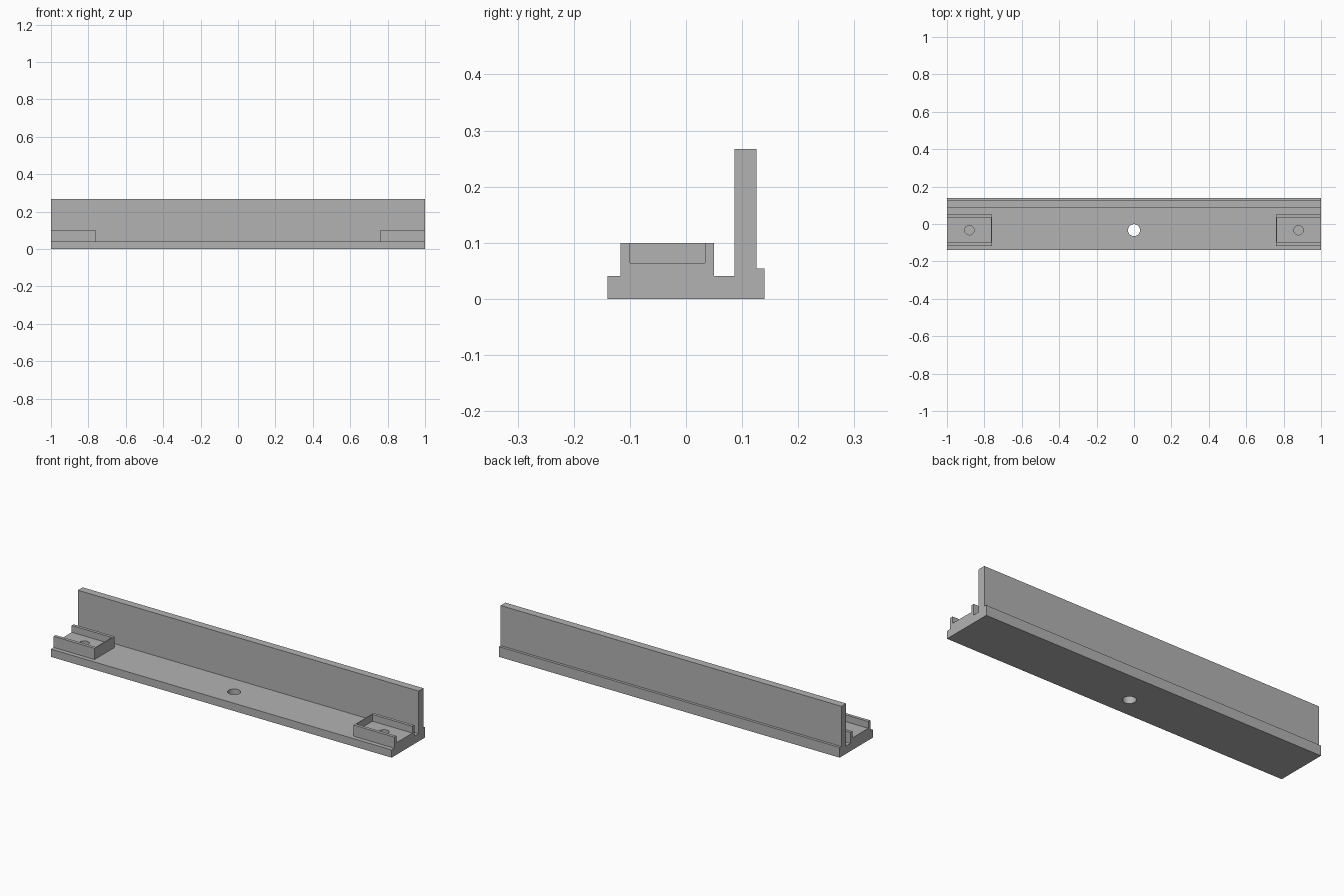
import bpy
import bmesh
from mathutils import Matrix

old = bpy.data.objects.get("Cube")
if old:
    bpy.data.objects.remove(old, do_unlink=True)

# Single plain grey material
grey = bpy.data.materials.new("plain grey")
grey.use_nodes = True
colour = (0.45, 0.45, 0.45, 1)
grey.diffuse_color = colour
grey.node_tree.nodes["Principled BSDF"].inputs["Base Color"].default_value = colour


def finish(name, bm):
    bmesh.ops.recalc_face_normals(bm, faces=bm.faces)
    mesh = bpy.data.meshes.new(name)
    bm.to_mesh(mesh)
    bm.free()
    mesh.materials.append(grey)
    obj = bpy.data.objects.new(name, mesh)
    bpy.context.collection.objects.link(obj)
    return obj


def extrude_profile(name, points, x0, x1):
    """Extrude a (y, z) outline along x."""
    bm = bmesh.new()
    face = bm.faces.new([bm.verts.new((x0, y, z)) for y, z in points])
    grown = bmesh.ops.extrude_face_region(bm, geom=[face])["geom"]
    verts = [v for v in grown if isinstance(v, bmesh.types.BMVert)]
    bmesh.ops.translate(bm, verts=verts, vec=(x1 - x0, 0, 0))
    return finish(name, bm)


def box(name, x, y, z):
    outline = [(y[0], z[0]), (y[1], z[0]), (y[1], z[1]), (y[0], z[1])]
    return extrude_profile(name, outline, min(x), max(x))


def cylinder(name, x, y, radius):
    bm = bmesh.new()
    bmesh.ops.create_cone(bm, cap_ends=True, segments=40, radius1=radius,
                          radius2=radius, depth=1, matrix=Matrix.Translation((x, y, 0)))
    return finish(name, bm)


def cut(target, cutter):
    cutter.hide_render = True
    mod = target.modifiers.new("cut", "BOOLEAN")
    mod.operation = "DIFFERENCE"
    mod.solver = "EXACT"
    mod.object = cutter
    bpy.context.view_layer.objects.active = target
    bpy.ops.object.modifier_apply(modifier=mod.name)
    bpy.data.objects.remove(cutter, do_unlink=True)


def smooth_holes(obj):
    bpy.ops.object.select_all(action="DESELECT")
    obj.select_set(True)
    bpy.context.view_layer.objects.active = obj
    bpy.ops.object.shade_smooth_by_angle()


HOLE_Y = -0.033
BASE_TOP = 0.041

# Long rail: base plate, upright wall and rear ledge in one section
rail = extrude_profile("rail", [
    (-0.14, 0), (0.14, 0), (0.14, 0.054), (0.126, 0.054), (0.126, 0.267),
    (0.086, 0.267), (0.086, BASE_TOP), (-0.14, BASE_TOP)], -1, 1)
cut(rail, cylinder("centre_hole_cutter", 0, HOLE_Y, 0.032))
smooth_holes(rail)

# End trays: open at the outer end, thin wall at the inner end, round recess
for side, name in ((1, "left_tray"), (-1, "right_tray")):
    tray = box(name, (side * 0.76, side), (-0.117, 0.05), (BASE_TOP, 0.1))
    cut(tray, box("pocket_cutter", (side * 0.765, side * 1.1), (-0.1, 0.034), (0.064, 0.2)))
    cut(tray, cylinder("recess_cutter", side * 0.88, HOLE_Y, 0.025))
    smooth_holes(tray)
